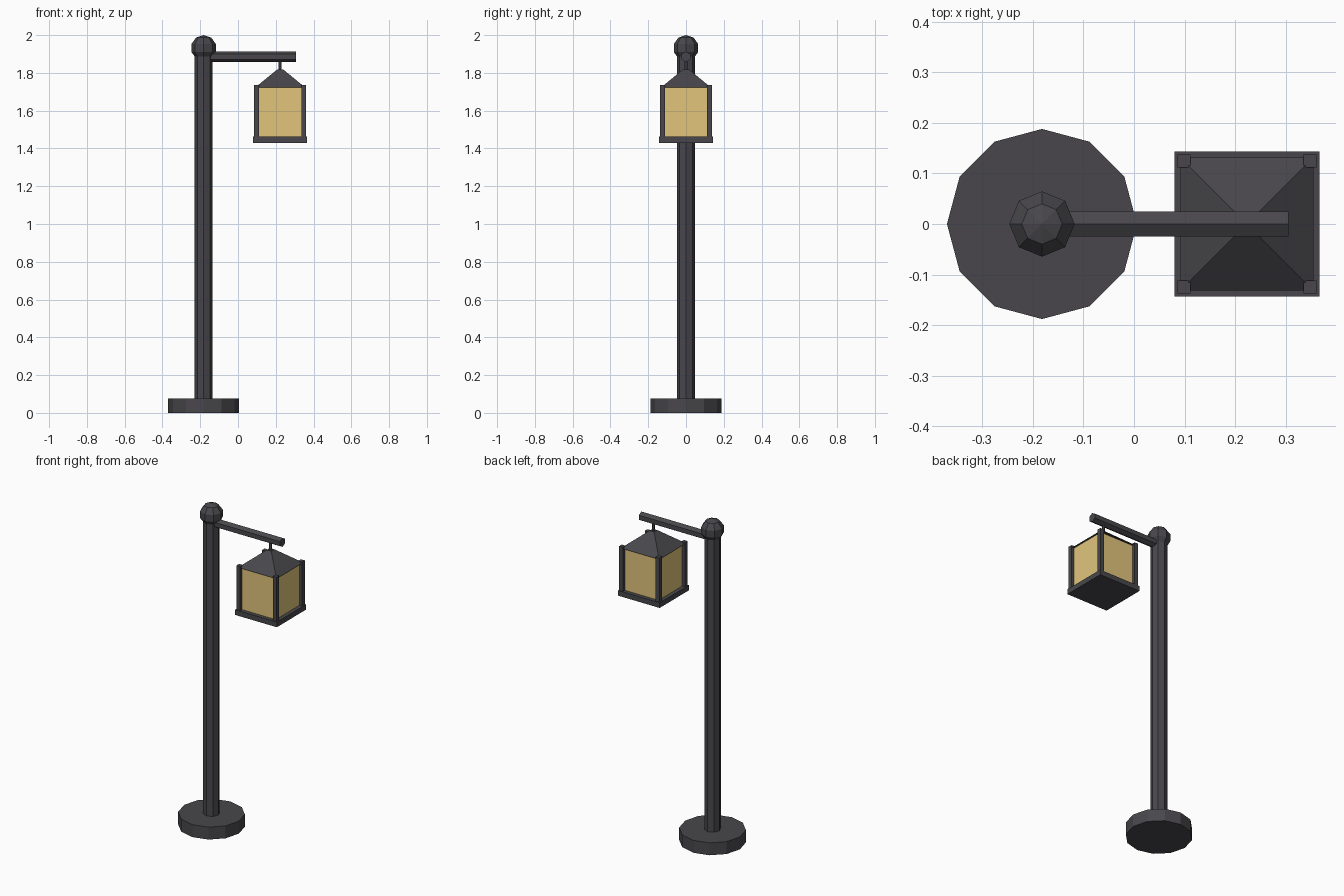
import bpy
from math import radians, sqrt

cube = bpy.data.objects.get("Cube")
if cube:
    bpy.data.objects.remove(cube, do_unlink=True)


def material(name, rgb):
    mat = bpy.data.materials.new(name)
    mat.use_nodes = True
    color = (*rgb, 1.0)
    mat.diffuse_color = color
    node = next(n for n in mat.node_tree.nodes if n.type == 'BSDF_PRINCIPLED')
    node.inputs["Base Color"].default_value = color
    node.inputs["Roughness"].default_value = 0.8
    return mat


IRON = material("dark iron", (0.065, 0.062, 0.070))
GLASS = material("amber glass", (0.76, 0.56, 0.20))

POST_X = -0.182
LAMP_X = 0.2235


def finish(name, mat):
    obj = bpy.context.object
    obj.name = obj.data.name = name
    obj.data.materials.clear()
    obj.data.materials.append(mat)
    return obj


def rod(name, sides, radius, x, z0, z1):
    """Upright prism between two heights."""
    bpy.ops.mesh.primitive_cylinder_add(
        vertices=sides, radius=radius, depth=z1 - z0, location=(x, 0, (z0 + z1) / 2))
    return finish(name, IRON)


def box(name, half, x, y, z0, z1, mat=IRON):
    """Square block between two heights."""
    bpy.ops.mesh.primitive_cube_add(size=1, location=(x, y, (z0 + z1) / 2))
    obj = finish(name, mat)
    for v in obj.data.vertices:
        v.co.x *= 2 * half
        v.co.y *= 2 * half
        v.co.z *= z1 - z0
    return obj


# Base, post and ball finial
rod("base", 12, 0.188, POST_X, 0, 0.077)
rod("post", 8, 0.047, POST_X, 0.07, 1.92)
bpy.ops.mesh.primitive_uv_sphere_add(
    segments=8, ring_count=5, radius=0.068, location=(POST_X, 0, 1.932))
finish("finial", IRON)

# Horizontal hexagonal arm with an edge on top
arm_start, arm_end = POST_X, 0.306
bpy.ops.mesh.primitive_cylinder_add(
    vertices=6, radius=0.028, depth=arm_end - arm_start,
    location=((arm_start + arm_end) / 2, 0, 1.885))
arm = finish("arm", IRON)
for v in arm.data.vertices:
    x, y, z = v.co
    v.co = (z, x, y)
arm.data.update()

# Hanger rod
rod("hanger", 6, 0.009, LAMP_X, 1.80, 1.88)

# Lantern: tray, glass, corner bars and pyramid roof
box("lantern_tray", 0.143, LAMP_X, 0, 1.43, 1.462)
box("lantern_glass", 0.119, LAMP_X, 0, 1.46, 1.727, GLASS)
for side, sx in (("left", 1), ("right", -1)):
    for end, sy in (("front", -1), ("back", 1)):
        box(f"corner_bar_{end}_{side}", 0.0128,
            LAMP_X + sx * 0.125, sy * 0.125, 1.45, 1.736)

bpy.ops.mesh.primitive_cone_add(
    vertices=4, radius1=0.132 * sqrt(2), radius2=0.016 * sqrt(2), depth=0.095,
    location=(LAMP_X, 0, 1.7705), rotation=(0, 0, radians(45)))
finish("lantern_roof", IRON)
